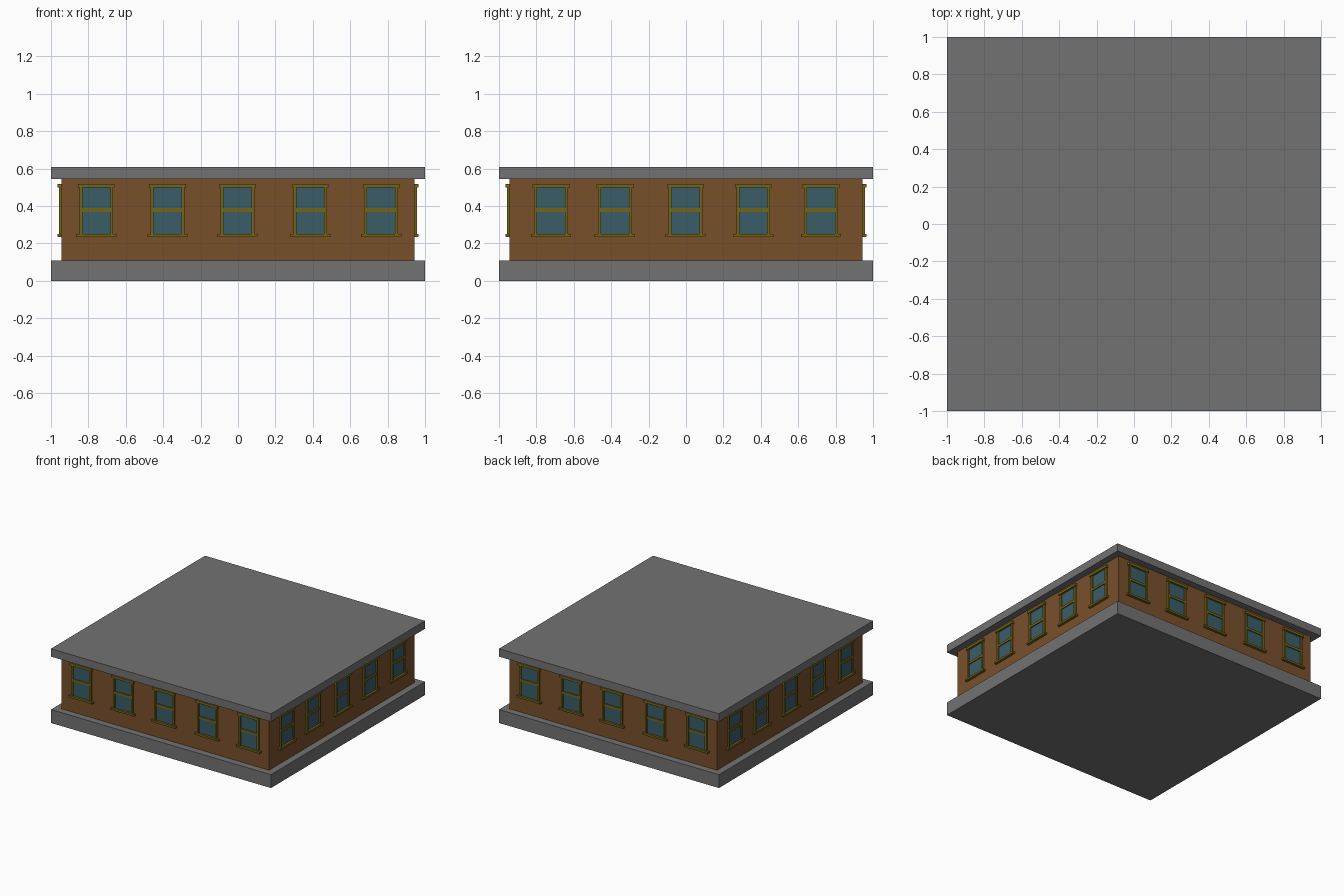
import bpy
import bmesh
from math import pi
from mathutils import Matrix, Vector

if "Cube" in bpy.data.objects:
    bpy.data.objects.remove(bpy.data.objects["Cube"])


def material(name, rgb):
    m = bpy.data.materials.new(name)
    m.diffuse_color = (*rgb, 1)
    m.use_nodes = True
    m.node_tree.nodes["Principled BSDF"].inputs["Base Color"].default_value = m.diffuse_color
    return m


STONE = material("stone_grey", (0.17, 0.17, 0.17))
BRICK = material("brick_brown", (0.19, 0.08, 0.024))
TRIM = material("trim_olive", (0.17, 0.125, 0.009))
GLASS = material("glass_blue", (0.042, 0.11, 0.14))


def boxes(name, specs, mat, matrix=Matrix()):
    """One object from boxes given as (low corner, high corner)."""
    bm = bmesh.new()
    for lo, hi in specs:
        lo, hi = Vector(lo), Vector(hi)
        bmesh.ops.create_cube(bm, size=1, matrix=Matrix.Translation((lo + hi) / 2)
                              @ Matrix.Diagonal((*(hi - lo), 1)))
    mesh = bpy.data.meshes.new(name)
    bm.to_mesh(mesh)
    bm.free()
    mesh.materials.append(mat)
    ob = bpy.data.objects.new(name, mesh)
    ob.matrix_world = matrix
    bpy.context.collection.objects.link(ob)
    return ob


W = 0.944  # wall half width

# Main storey
boxes("base_slab", [((-1, -1, 0), (1, 1, 0.11))], STONE)
boxes("walls", [((-W, -W, 0.11), (W, W, 0.545))], BRICK)
boxes("roof_slab", [((-1, -1, 0.545), (1, 1, 0.61))], STONE)


def part(half, z0, z1, out, cx=0):
    """Box on the wall plane y = 0, sticking out towards -y."""
    return ((cx - half, -out, z0), (cx + half, 0.005, z1))


# Window trim: sill, head, jambs and middle rail
FRAME = [
    part(0.108, 0.234, 0.25, 0.022),
    part(0.098, 0.498, 0.519, 0.02),
    part(0.008, 0.25, 0.498, 0.014, -0.082),
    part(0.008, 0.25, 0.498, 0.014, 0.082),
    part(0.075, 0.369, 0.389, 0.012),
]
PANES = [part(0.075, 0.25, 0.369, 0.004), part(0.075, 0.389, 0.498, 0.004)]

# Rows of five windows on each side
SIDES = [
    ("front", 0, (-0.757, -0.377, -0.003, 0.387, 0.765)),
    ("right", pi / 2, (-0.722, -0.38, -0.003, 0.36, 0.722)),
    ("back", pi, (-0.757, -0.377, -0.003, 0.387, 0.765)),
    ("left", -pi / 2, (-0.722, -0.38, -0.003, 0.36, 0.722)),
]
for side, angle, centres in SIDES:
    for i, x in enumerate(centres, 1):
        place = Matrix.Rotation(angle, 4, 'Z') @ Matrix.Translation((x, -W, 0))
        boxes(f"{side}_window_frame_{i}", FRAME, TRIM, place)
        boxes(f"{side}_window_glass_{i}", PANES, GLASS, place)
